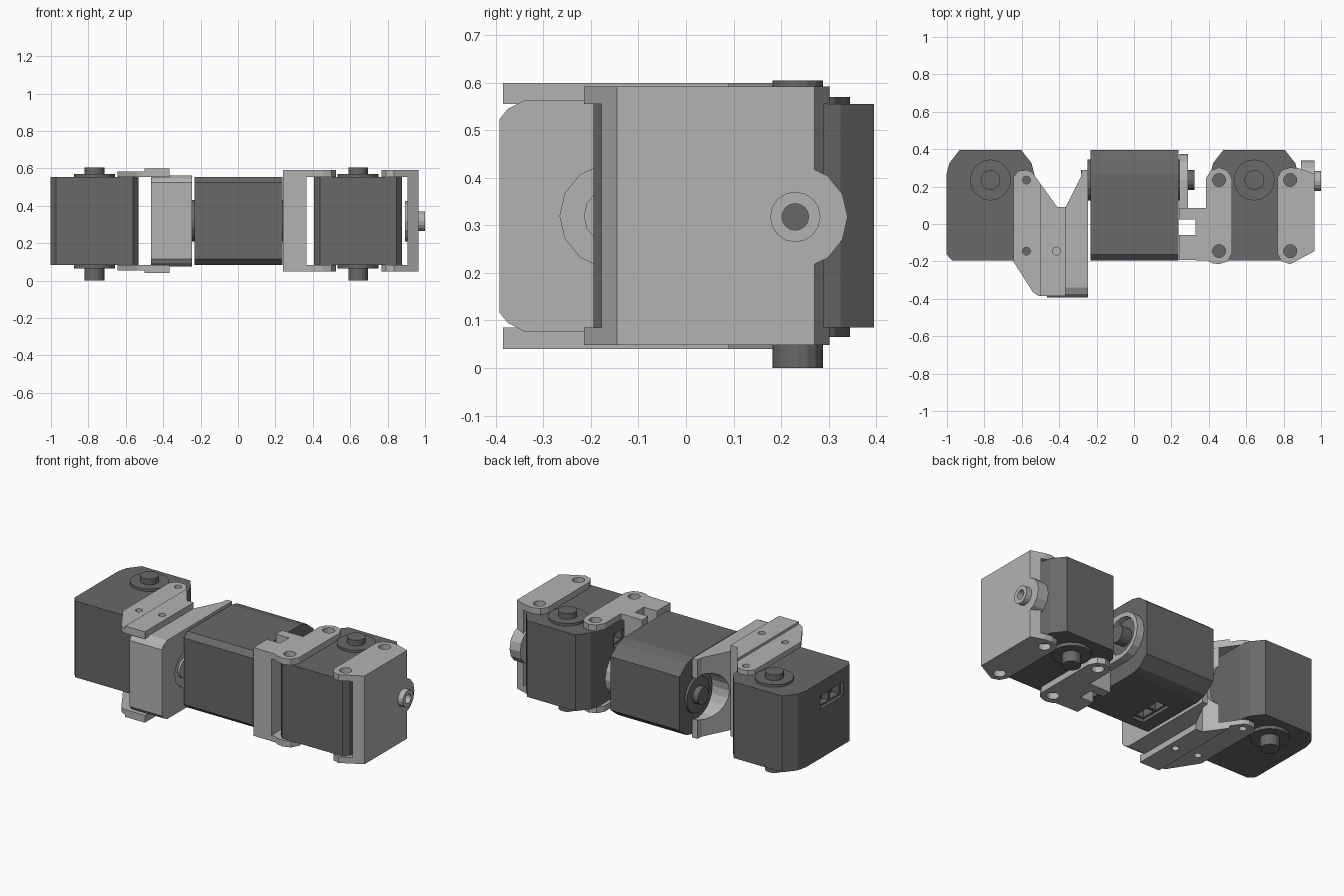
import bpy, bmesh, math
from mathutils import Matrix

if "Cube" in bpy.data.objects:
    bpy.data.objects.remove(bpy.data.objects["Cube"])

MZ = 0.32      # mid height of the whole chain
HORN_Y = 0.235 # y of every joint axis


def material(name, v):
    m = bpy.data.materials.new(name)
    m.diffuse_color = (v, v, v, 1)
    m.use_nodes = True
    m.node_tree.nodes["Principled BSDF"].inputs["Base Color"].default_value = m.diffuse_color
    return m


DARK, LIGHT = material("dark_grey", 0.14), material("light_grey", 0.45)


def prism(name, pts, lo, hi, axis='z', mat=LIGHT):
    """Extrude a 2D outline: (x, y) along z, or (y, z) along x."""
    place = (lambda u, v, w: (u, v, w)) if axis == 'z' else (lambda u, v, w: (w, u, v))
    bm = bmesh.new()
    a = [bm.verts.new(place(u, v, lo)) for u, v in pts]
    b = [bm.verts.new(place(u, v, hi)) for u, v in pts]
    bm.faces.new(a)
    bm.faces.new(b)
    n = len(pts)
    for i in range(n):
        j = (i + 1) % n
        bm.faces.new((a[i], a[j], b[j], b[i]))
    bmesh.ops.recalc_face_normals(bm, faces=bm.faces)
    me = bpy.data.meshes.new(name)
    bm.to_mesh(me)
    bm.free()
    ob = bpy.data.objects.new(name, me)
    bpy.context.collection.objects.link(ob)
    me.materials.append(mat)
    return ob


def rod(name, c, r, lo, hi, axis='z', n=16, mat=LIGHT):
    pts = [(c[0] + r * math.cos(math.tau * i / n), c[1] + r * math.sin(math.tau * i / n)) for i in range(n)]
    return prism(name, pts, lo, hi, axis, mat)


def box(name, x, y, z):
    return prism(name, [(x[0], y[0]), (x[1], y[0]), (x[1], y[1]), (x[0], y[1])], *z)


def boolean(ob, tools, op='DIFFERENCE'):
    """Apply boolean operations and delete the helper solids."""
    bpy.context.view_layer.objects.active = ob
    for t in tools:
        m = ob.modifiers.new("bool", 'BOOLEAN')
        m.operation, m.object, m.solver = op, t, 'EXACT'
        bpy.ops.object.modifier_apply(modifier=m.name)
        bpy.data.objects.remove(t)
    return ob


def servo(name, x, turn=0.0):
    """Motor body with chamfered corners, output discs, shafts and a plug socket."""
    right = [(0.205, -0.195), (0.235, -0.162), (0.235, 0.265), (0.22, 0.325), (0.165, 0.395)]
    outline = right + [(-u, v) for u, v in reversed(right)]
    body = prism(name + "_body", outline, -0.235, 0.235, mat=DARK)
    cuts = [box("cut", (-0.3, -0.215), (-0.1, 0.12), (0.068, 0.152))]
    cuts += [box("cut", (-0.3, -0.17), (y, y + 0.085), (0.08, 0.14)) for y in (-0.085, 0.02)]
    boolean(body, cuts)
    parts = [body]
    for tag, r, lo, hi in (("upper_disc", 0.11, 0.235, 0.25), ("lower_disc", 0.11, -0.255, -0.235),
                           ("upper_shaft", 0.053, 0.25, 0.285), ("lower_shaft", 0.053, -0.32, -0.255)):
        parts.append(rod(f"{name}_{tag}", (0, HORN_Y), r, lo, hi, mat=DARK))
    for p in parts:
        p.data.transform(Matrix.Translation((x, 0, MZ)) @ Matrix.Rotation(turn, 4, 'Y'))


servo("left_motor", -0.7675)
servo("middle_motor", 0.0025, -math.pi / 2)
servo("right_motor", 0.6425)

# End bracket: U shape over the right motor, with a round lug and bored boss
end = prism("end_bracket", [(0.965, -0.145), (0.835, -0.215), (0.79, -0.2), (0.768, -0.16), (0.768, 0.25),
                            (0.79, 0.288), (0.835, 0.302), (0.88, 0.298), (0.965, 0.27)], 0.048, 0.592)
boolean(end, [box("cut", (0.7, 0.905), (-0.4, 0.4), (0.085, 0.555))])
boolean(end, [rod("lug", (0.23, 0.318), 0.11, 0.893, 0.965, 'x', 14)], 'UNION')
boolean(end, [rod("boss", (0.23, 0.318), 0.053, 0.95, 1.0, 'x')], 'UNION')
boolean(end, [rod("bore", (0.23, 0.318), 0.028, 0.85, 1.1, 'x')] +
        [rod("hole", (0.835, y), 0.035, -0.1, 0.8) for y in (0.235, -0.145)])

# Link bracket: from the middle motor shaft to the side of the right motor
link = prism("link_bracket", [(0.24, -0.192), (0.39, -0.195), (0.42, -0.21), (0.455, -0.215), (0.5, -0.2),
                              (0.525, -0.155), (0.525, 0.24), (0.5, 0.285), (0.455, 0.302), (0.41, 0.285),
                              (0.385, 0.245), (0.385, 0.085), (0.24, 0.085), (0.24, 0.025), (0.33, 0.025),
                              (0.33, -0.06), (0.24, -0.06)], 0.048, 0.592)
boolean(link, [box("cut", (0.365, 0.7), (-0.4, 0.4), (0.085, 0.555))] +
        [rod("hole", (0.455, y), 0.035, -0.1, 0.8) for y in (0.235, -0.145)])
arc = [(HORN_Y + 0.14 * math.sin(t), MZ + 0.14 * math.cos(t))
       for t in (math.pi * i / 8 for i in range(9))]
ring = prism("link_shaft_ring", [(0.05, MZ + 0.14)] + arc + [(0.05, MZ - 0.14)], 0.242, 0.29, 'x')
boolean(ring, [rod("cut", (HORN_Y, MZ), 0.112, 0.1, 0.4, 'x')])

# Fork bracket: wedge slab with rounded front corners and an open fork round the shaft
fork = prism("fork_slab", [(-0.465, -0.392), (-0.245, -0.392), (-0.245, 0.29), (-0.28, 0.29), (-0.285, 0.25),
                           (-0.365, 0.09), (-0.41, 0.09), (-0.465, 0.165)], 0.0, 0.64)
half = [(0.4, 0.243), (-0.34, 0.243), (-0.375, 0.225), (-0.395, 0.2)]
side = prism("mask", [(y, MZ + z) for y, z in half] + [(y, MZ - z) for y, z in reversed(half)], -0.6, 0, 'x')
boolean(fork, [side], 'INTERSECT')
boolean(fork, [rod("cut", (HORN_Y, MZ), 0.14, -0.6, 0, 'x', 20),
               rod("cut", (-0.155, MZ), 0.11, -0.26, 0, 'x', 14)])
rod("fork_centre_boss", (-0.155, MZ), 0.06, -0.27, -0.247, 'x', 14)

# Stepped flanges holding the left motor, mirrored top to bottom
flange = [(-0.645, 0.25), (-0.62, 0.283), (-0.575, 0.29), (-0.545, 0.278), (-0.41, 0.09), (-0.365, 0.09),
          (-0.365, -0.385), (-0.51, -0.385), (-0.54, -0.365), (-0.645, -0.2)]
for name, s in (("upper_fork_flange", 1), ("lower_fork_flange", -1)):
    def span(a, b):
        return sorted((MZ + s * a, MZ + s * b))
    f = prism(name, flange, *span(0.235, 0.28))
    boolean(f, [box("cut", (-0.7, -0.5), (-0.5, 0.5), span(0.265, 0.35))] +
            [rod("hole", c, 0.021, *span(0.2, 0.35)) for c in ((-0.575, 0.235), (-0.575, -0.145), (-0.415, -0.145))])
